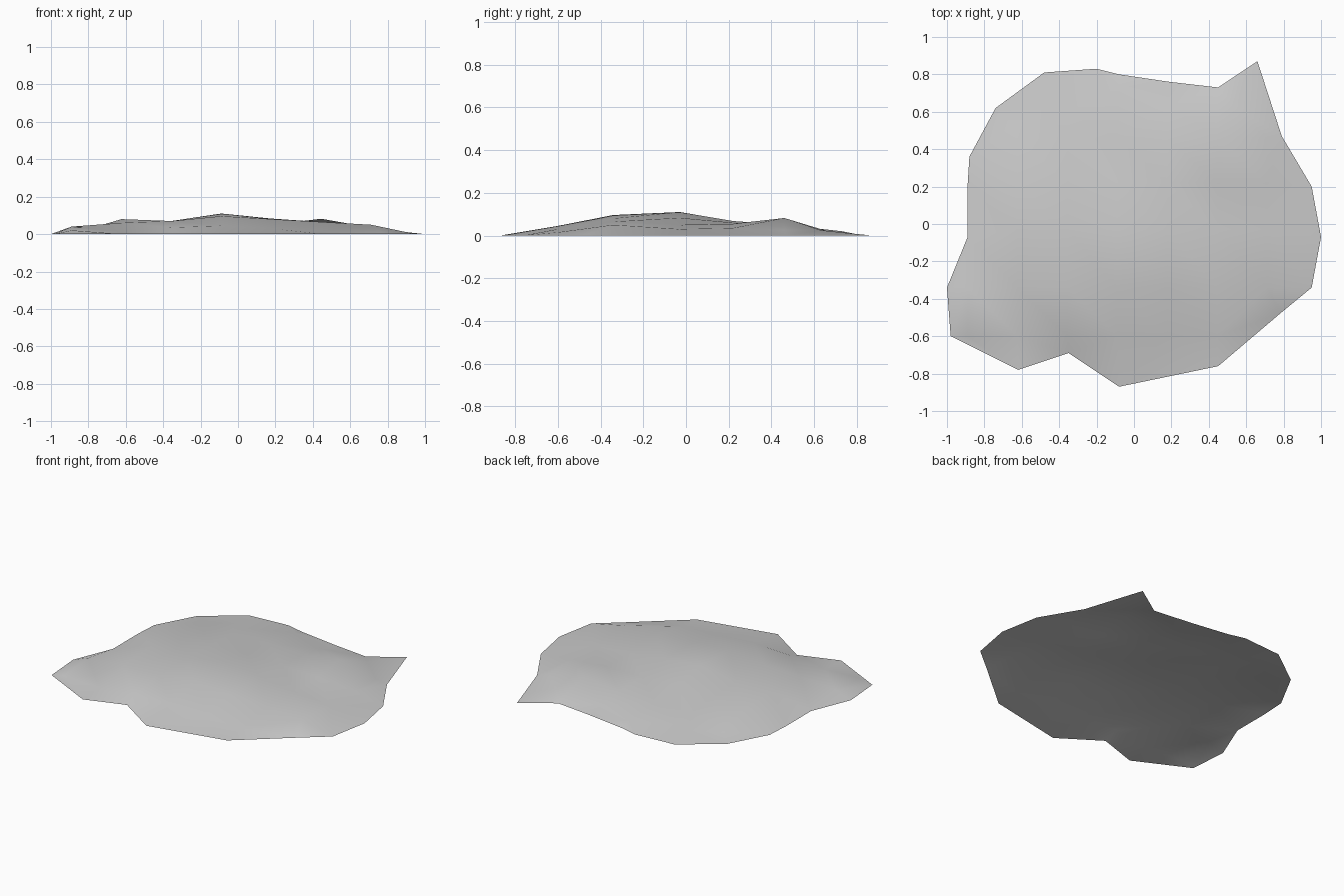
import bpy
import bmesh
from mathutils import Vector
from mathutils.geometry import delaunay_2d_cdt

default_cube = bpy.data.objects.get("Cube")
if default_cube:
    bpy.data.objects.remove(default_cube, do_unlink=True)


def make_material(name, colour):
    material = bpy.data.materials.new(name)
    material.use_nodes = True
    material.diffuse_color = colour
    shader = material.node_tree.nodes["Principled BSDF"]
    shader.inputs["Base Color"].default_value = colour
    shader.inputs["Roughness"].default_value = 0.8
    return material


# Irregular ground outline, resting on the floor
outline = [
    (0.66, 0.87), (0.45, 0.73), (0.19, 0.76), (-0.08, 0.8), (-0.2, 0.83),
    (-0.48, 0.81), (-0.74, 0.62), (-0.88, 0.36), (-0.89, 0.2), (-0.89, -0.07),
    (-1, -0.34), (-0.98, -0.6), (-0.62, -0.78), (-0.35, -0.69), (-0.08, -0.87),
    (0.45, -0.76), (0.78, -0.48), (0.95, -0.34), (1, -0.07), (0.95, 0.2),
    (0.79, 0.47),
]

# Rows of heights in hundredths, from front to back, on an even grid of columns
column_start, column_step = -0.89, 0.267
height_rows = {
    -0.6: (2, 1, 3.5, 4.5, 3, 1.5, None),
    -0.34: (4, 6, 7, 9.6, 8, 6.5, 5),
    -0.03: (None, 8, 7, 11, 8.3, 5, 3),
    0.22: (None, 6.5, 6, 6.8, 6, 5.5, 3.5),
    0.46: (None, 3.5, 4.5, 5, 5, 8.2, 2.5),
}

# Low shoulder along the back rim
back_shoulder = [
    (-0.65, 0.53, 0.02), (-0.47, 0.62, 0.02), (-0.36, 0.6, 0.025),
    (-0.08, 0.73, 0.02), (0.19, 0.63, 0.02), (0.53, 0.63, 0.025),
]


def build_mound(name, material):
    points = [Vector((x, y, 0)) for x, y in outline]
    for y, heights in height_rows.items():
        for column, height in enumerate(heights):
            if height is not None:
                x = column_start + column * column_step
                points.append(Vector((x, y, height / 100)))
    points.extend(Vector(point) for point in back_shoulder)

    # Triangulate inside the rim, then lift every point to its height
    rim = list(range(len(outline)))
    result = delaunay_2d_cdt([p.xy for p in points], [], [rim], 1, 1e-5)
    flat_points, faces, sources = result[0], result[2], result[3]
    bm = bmesh.new()
    verts = []
    for flat, source in zip(flat_points, sources):
        height = points[source[0]].z if source else 0
        verts.append(bm.verts.new((flat.x, flat.y, height)))
    for face in faces:
        bm.faces.new([verts[i] for i in face])
    bm.normal_update()
    for face in bm.faces:
        if face.normal.z < 0:
            face.normal_flip()
        face.smooth = True

    mesh = bpy.data.meshes.new(name)
    bm.to_mesh(mesh)
    bm.free()
    mesh.materials.append(material)
    mound = bpy.data.objects.new(name, mesh)
    bpy.context.collection.objects.link(mound)
    return mound


stone_grey = make_material("stone_grey", (0.6, 0.6, 0.6, 1))
build_mound("ground_mound", stone_grey)
